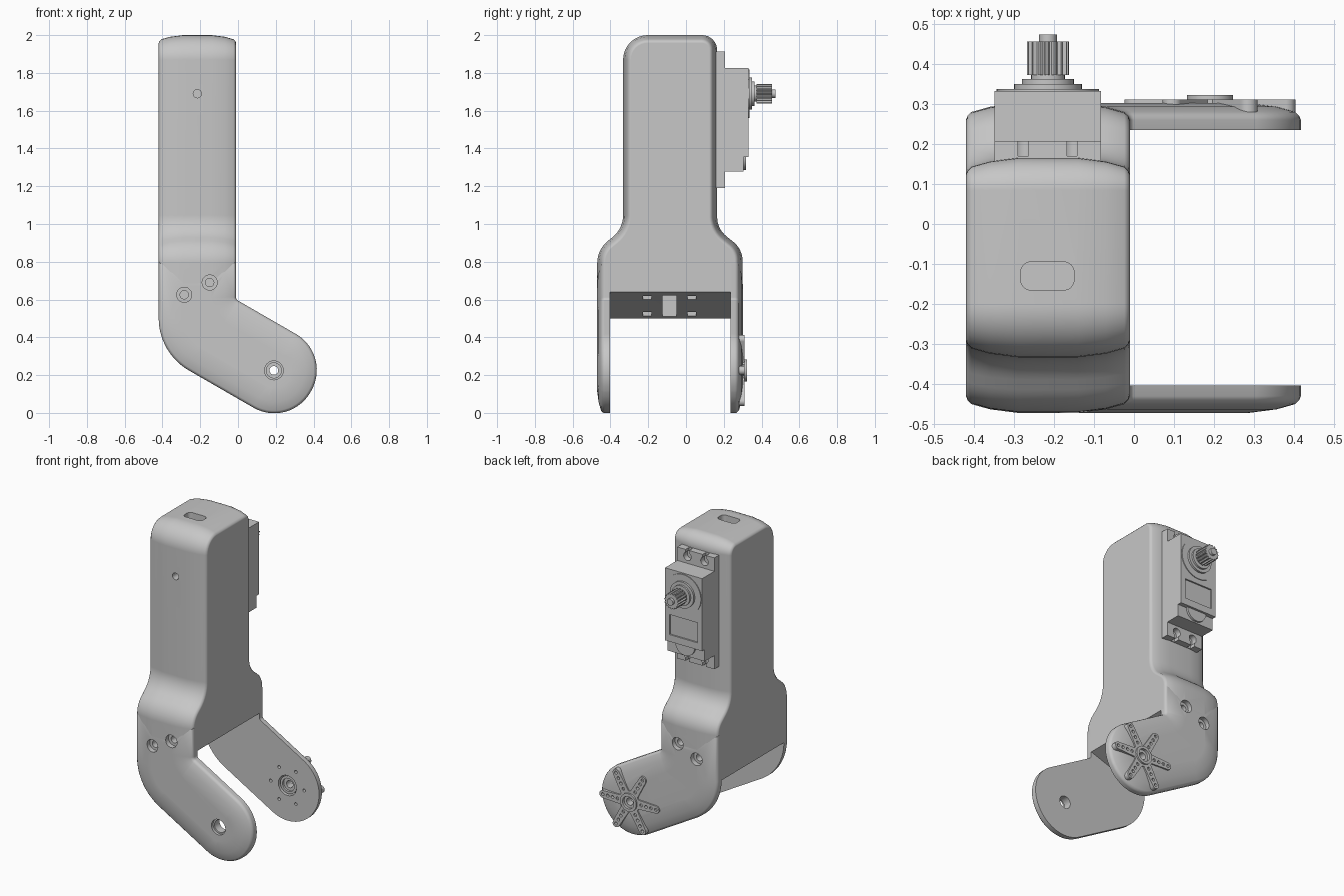
import bpy, bmesh
from math import sin, cos, tan, pi, radians
from mathutils import Vector, Matrix

if "Cube" in bpy.data.objects:
    bpy.data.objects.remove(bpy.data.objects["Cube"])

grey = bpy.data.materials.new("plain_grey")
grey.use_nodes = True
GREY = (0.57, 0.57, 0.57, 1)
grey.diffuse_color = GREY
grey.node_tree.nodes["Principled BSDF"].inputs["Base Color"].default_value = GREY

# Crown of the shell edge: (distance in from edge, drop below face)
CROWN = [(0, .042), (.004, .032), (.014, .022), (.06, .009), (.13, 0)]
CX = -.215              # centre line of the upper leg
PX, PZ = .19, .225      # pivot at the foot of the plates
SZ = 1.69               # height of the output shaft
SCREWS = ((-.285, .625), (-.15, .69))
parts = []


def rounded(corners, steps=8):
    """Closed 2D outline from (a, b, radius) corners."""
    out = []
    for i, (a, b, r) in enumerate(corners):
        p = Vector((a, b))
        u = (Vector(corners[i - 1][:2]) - p).normalized()
        v = (Vector(corners[(i + 1) % len(corners)][:2]) - p).normalized()
        if r == 0:
            out.append(p)
            continue
        half = u.angle(v) / 2
        centre = p + (u + v).normalized() * (r / sin(half))
        s = p + u * (r / tan(half)) - centre
        e = p + v * (r / tan(half)) - centre
        turn = s.angle_signed(e)
        for k in range(steps + 1):
            t = -turn * k / steps
            out.append(centre + Vector((s.x * cos(t) - s.y * sin(t), s.x * sin(t) + s.y * cos(t))))
    return out


def inset(poly, d):
    """Move a counter-clockwise outline inwards by d."""
    out = []
    for i, p in enumerate(poly):
        a = (p - poly[i - 1]).normalized()
        b = (poly[(i + 1) % len(poly)] - p).normalized()
        na, nb = Vector((-a.y, a.x)), Vector((-b.y, b.x))
        out.append(p + (na + nb) * (d / (1 + na.dot(nb))))
    return out


def to_object(name, bm):
    bmesh.ops.recalc_face_normals(bm, faces=bm.faces)
    mesh = bpy.data.meshes.new(name)
    bm.to_mesh(mesh)
    bm.free()
    mesh.materials.append(grey)
    ob = bpy.data.objects.new(name, mesh)
    bpy.context.collection.objects.link(ob)
    return ob


def finish(name, bm):
    parts.append(to_object(name, bm))
    return parts[-1]


def activate(ob):
    bpy.ops.object.select_all(action='DESELECT')
    ob.select_set(True)
    bpy.context.view_layer.objects.active = ob


def add_loft(bm, loops):
    rings = [[bm.verts.new(c) for c in loop] for loop in loops]
    n = len(rings[0])
    for a, b in zip(rings, rings[1:]):
        for i in range(n):
            bm.faces.new((a[i], a[(i + 1) % n], b[(i + 1) % n], b[i]))
    bm.faces.new(rings[0])
    bm.faces.new(rings[-1])


def add_prism(bm, outline, y0, y1):
    add_loft(bm, [[(p[0], y, p[1]) for p in outline] for y in (y0, y1)])


def add_cyl(bm, x, z, y0, y1, r, n=24):
    add_prism(bm, [(x + r * cos(2 * pi * i / n), z + r * sin(2 * pi * i / n)) for i in range(n)], y0, y1)


def add_box(bm, x0, x1, y0, y1, z0, z1):
    add_prism(bm, [(x0, z0), (x1, z0), (x1, z1), (x0, z1)], y0, y1)


def cut(ob, bm):
    """Subtract a cutter mesh for good, then drop it."""
    tool = to_object("cutter", bm)
    tool.hide_render = True
    mod = ob.modifiers.new("cut", 'BOOLEAN')
    mod.operation, mod.solver, mod.object = 'DIFFERENCE', 'EXACT', tool
    activate(ob)
    bpy.ops.object.modifier_apply(modifier=mod.name)
    bpy.data.objects.remove(tool)


def cut_cyls(ob, *cyls):
    """Drill cylinders one after another."""
    for x, z, y0, y1, r in cyls:
        bm = bmesh.new()
        add_cyl(bm, x, z, y0, y1, r)
        cut(ob, bm)


# Leg shell: side profile lofted across its width, crowned at both edges
side = rounded([(-.47, .4, 0), (.3, .4, 0), (.3, .865, .13), (.165, .975, .13), (.165, 2, .08),
                (-.333, 2, .13), (-.333, .975, .15), (-.47, .865, .15)])
stations = [(-.42 + e, d) for e, d in CROWN] + [(-.01 - e, d) for e, d in reversed(CROWN)]
bm = bmesh.new()
add_loft(bm, [[(x, p.x, p.y) for p in inset(side, d)] for x, d in stations])
# Sloping underside
res = bmesh.ops.bisect_plane(bm, geom=bm.verts[:] + bm.edges[:] + bm.faces[:], plane_co=(-.42, 0, .5),
                             plane_no=(.14, 0, -.41), clear_outer=True)
bmesh.ops.contextual_create(bm, geom=[g for g in res["geom_cut"] if isinstance(g, bmesh.types.BMEdge)])
shell = finish("leg_shell", bm)
# Top slot, front screw hole and recesses under the shell
bm = bmesh.new()
slot = rounded([(-.283, -.165, .025), (-.15, -.165, .025), (-.15, -.095, .025), (-.283, -.095, .025)])
add_loft(bm, [[(p.x, p.y, z) for p in slot] for z in (1.96, 2.1)])
add_cyl(bm, CX, SZ, -.4, -.28, .022)
add_box(bm, -.39, -.05, -.125, -.05, .4, .622)
for y in (-.205, .03):
    add_box(bm, -.38, -.32, y - .022, y + .022, .4, .55)
    add_box(bm, -.13, -.07, y - .022, y + .022, .4, .63)
cut(shell, bm)
# Counterbored screw holes, front and back
for x, z in SCREWS:
    cut_cyls(shell, (x, z, -.6, -.44, .04), (x, z, -.5, -.38, .022),
             (x, z, .27, .4, .04), (x, z, .21, .3, .022))

# Two side plates, bent towards the pivot
bent = rounded([(-.42, .8, 0), (-.42, .317, .32), (.273, -.0825, .22), (.4975, .3075, .22),
                (-.01, .6, .02), (-.01, .8, 0)], 14)
for name, inner, outer, sign in (("front_plate", -.403, -.472, 1), ("back_plate", .235, .302, -1)):
    bm = bmesh.new()
    loops = [[(p.x, inner, p.y) for p in bent]]
    loops += [[(p.x, outer + sign * d, p.y) for p in inset(bent, e)] for e, d in CROWN]
    add_loft(bm, loops)
    plate = finish(name, bm)
    mid = outer + sign * .032
    for x, z in SCREWS:
        cut_cyls(plate, (x, z, mid, outer - sign * .1, .04), (x, z, mid - sign * .01, inner + sign * .05, .022))
    if sign > 0:
        # Stepped pivot hole
        cut_cyls(plate, (PX, PZ, -.6, -.455, .05), (PX, PZ, -.6, -.3, .04))
    else:
        # Hub opening and ring of small holes
        cut_cyls(plate, (PX, PZ, .2, .4, .065))
        bm = bmesh.new()
        for k in range(6):
            t = k * pi / 3
            add_cyl(bm, PX + .12 * cos(t), PZ + .12 * sin(t), .2, .4, .01, 12)
        cut(plate, bm)

# Six-armed horn on the back plate
star = []
for k in range(6):
    m = Matrix.Rotation(k * pi / 3, 2)
    arm = [(.065, -.03)] + [(.19 + .024 * cos(t), .024 * sin(t))
                            for t in (radians(a) for a in range(-90, 91, 30))]
    star += [m @ Vector(p) + Vector((PX, PZ)) for p in arm + [(.065, .03)]]
bm = bmesh.new()
add_prism(bm, star, .28, .311)
horn = finish("horn", bm)
cut_cyls(horn, (PX, PZ, .2, .4, .04))
bm = bmesh.new()
for k in range(6):
    for r in (.085, .12, .155, .19):
        add_cyl(bm, PX + r * cos(k * pi / 3), PZ + r * sin(k * pi / 3), .2, .4, .01, 12)
cut(horn, bm)
bm = bmesh.new()
add_cyl(bm, PX, PZ, .245, .322, .058, 32)
hub = finish("horn_hub", bm)
cut_cyls(hub, (PX, PZ, .305, .4, .04), (PX, PZ, .2, .258, .042), (PX, PZ, .2, .4, .023))

# Servo: mounting flange with open screw slots
bm = bmesh.new()
add_box(bm, -.348, -.082, .14, .207, 1.19, 1.912)
flange = finish("servo_flange", bm)
for x in (-.277, -.155):
    cut_cyls(flange, (x, 1.235, .17, .3, .027), (x, 1.87, .17, .3, .027))
bm = bmesh.new()
for x in (-.277, -.155):
    for z0, z1 in ((1.15, 1.225), (1.88, 1.95)):
        add_box(bm, x - .013, x + .013, .17, .3, z0, z1)
cut(flange, bm)

# Servo case, with a lid above the stepped lower end and a recessed label field
bm = bmesh.new()
add_box(bm, -.348, -.082, .14, .305, 1.278, 1.825)
finish("servo_case", bm)
bm = bmesh.new()
add_box(bm, -.348, -.082, .3, .332, 1.355, 1.825)
lid = finish("servo_lid", bm)
bm = bmesh.new()
add_box(bm, -.315, -.115, .322, .4, 1.4, 1.53)
cut(lid, bm)
bm = bmesh.new()
add_cyl(bm, CX, 1.355, .29, .318, .07)
finish("servo_lower_boss", bm)

# Output shaft: stepped rings, splined gear and screw tip
for name, y0, y1, r in (("shaft_disc", .33, .337, .128), ("shaft_collar", .33, .35, .085),
                        ("shaft_ring", .34, .362, .065), ("shaft_neck", .35, .38, .042),
                        ("shaft_tip", .45, .473, .022)):
    bm = bmesh.new()
    add_cyl(bm, CX, SZ, y0, y1, r, 32)
    finish(name, bm)
teeth = []
for i in range(64):
    r, t = (.052 if i % 4 < 2 else .044), 2 * pi * i / 64
    teeth.append((CX + r * cos(t), SZ + r * sin(t)))
bm = bmesh.new()
add_prism(bm, teeth, .372, .456)
finish("shaft_spline", bm)

# Smooth curved faces, keep edges crisp
for ob in parts:
    activate(ob)
    bpy.ops.object.shade_smooth_by_angle(angle=radians(32))
    ob.modifiers.new("even_shading", 'WEIGHTED_NORMAL').keep_sharp = True
